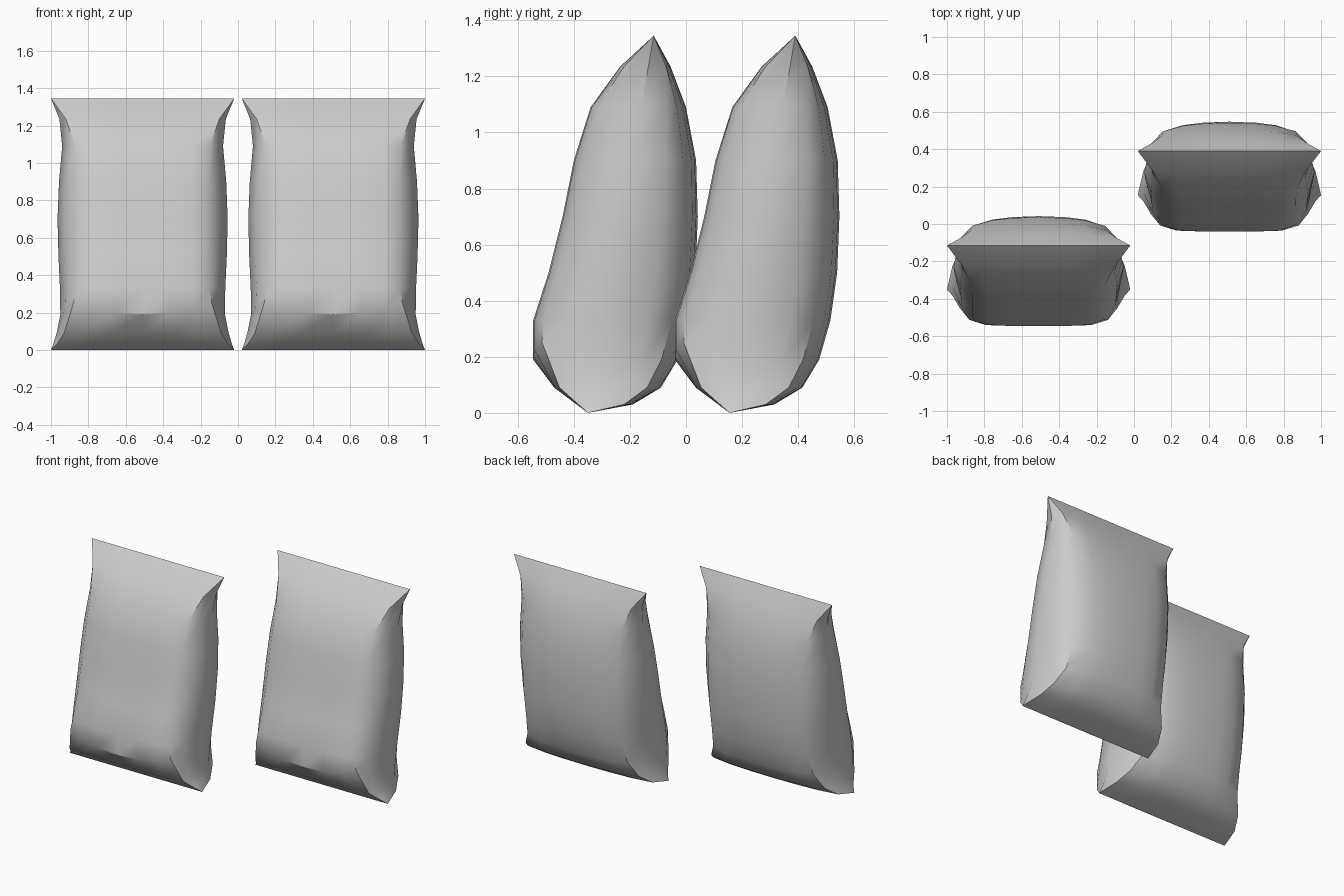
import bpy
import bmesh
import math

default = bpy.data.objects.get("Cube")
if default:
    bpy.data.objects.remove(default, do_unlink=True)

# One plain grey for both bags
grey = bpy.data.materials.new("plain grey")
grey.use_nodes = True
colour = (0.6, 0.6, 0.6, 1)
grey.diffuse_color = colour
grey.node_tree.nodes["Principled BSDF"].inputs["Base Color"].default_value = colour

HEIGHT = 1.345
# Height, front depth, back depth, half width at side seam, half width at panel edge
LEVELS = [
    (0, -.35, -.35, .49, .49),
    (.03, -.39, -.19, .478, .46),
    (.09, -.47, -.09, .46, .42),
    (.19, -.545, -.03, .44, .37),
    (.33, -.545, .01, .442, .355),
    (.5, -.49, .034, .45, .355),
    (.7, -.44, .042, .455, .355),
    (.9, -.4, .036, .447, .355),
    (1.09, -.34, 0, .43, .36),
    (1.235, -.235, -.055, .445, .41),
    (HEIGHT, -.115, -.115, .49, .49),
]
# Panel sections: fraction of the panel half width, fraction of the depth
FRONT_PANEL = [(0, 1), (.4, 1), (.76, .98), (1, .86)]
BACK_PANEL = [(0, 1), (.4, .98), (.7, .93), (1, .8)]


def half_outline(level, panel, is_front):
    """Points of one panel from its centre out to just before the side seam."""
    z, front, back, seam_w, edge_w = level
    seam_y = -.35 + .235 * z / HEIGHT
    depth = (front if is_front else back) - seam_y
    # The lower front edge curves up towards both corners
    lift = .06 if is_front and z == .19 else 0
    points = [(u * edge_w, seam_y + d * depth, z + lift * u * u) for u, d in panel]
    # Gusset fold, pinched in close to the sealed ends
    near_end = z < .15 or z > 1.15
    fold = .35 if near_end else .65
    points.append((edge_w + fold * (seam_w - edge_w), seam_y + .53 * depth, z + lift / 2))
    return points


def ring(level):
    """Closed horizontal section of the bag."""
    z, seam_w = level[0], level[3]
    seam = (seam_w, -.35 + .235 * z / HEIGHT, z)
    right = half_outline(level, FRONT_PANEL, True) + [seam]
    right += reversed(half_outline(level, BACK_PANEL, False))
    left = [(-x, y, z) for x, y, z in reversed(right[1:-1])]
    return right + left


def make_bag(name, x, y):
    bm = bmesh.new()
    rings = [[bm.verts.new(p) for p in ring(level)] for level in LEVELS]
    count = len(rings[0])
    for low, high in zip(rings, rings[1:]):
        for i in range(count):
            j = (i + 1) % count
            bm.faces.new((low[i], low[j], high[j], high[i]))
    # Weld the top and bottom seals into straight seams
    bmesh.ops.remove_doubles(bm, verts=bm.verts, dist=.0005)
    bmesh.ops.recalc_face_normals(bm, faces=bm.faces)
    mesh = bpy.data.meshes.new(name)
    bm.to_mesh(mesh)
    bm.free()
    mesh.materials.append(grey)
    bag = bpy.data.objects.new(name, mesh)
    bag.location = (x, y, 0)
    bpy.context.collection.objects.link(bag)
    bpy.ops.object.select_all(action="DESELECT")
    bag.select_set(True)
    bpy.context.view_layer.objects.active = bag
    bpy.ops.object.shade_smooth_by_angle(angle=math.radians(35))


# Two equal pillow bags, one set further back
make_bag("right_pillow_bag", -.51, 0)
make_bag("left_pillow_bag", .51, .505)
